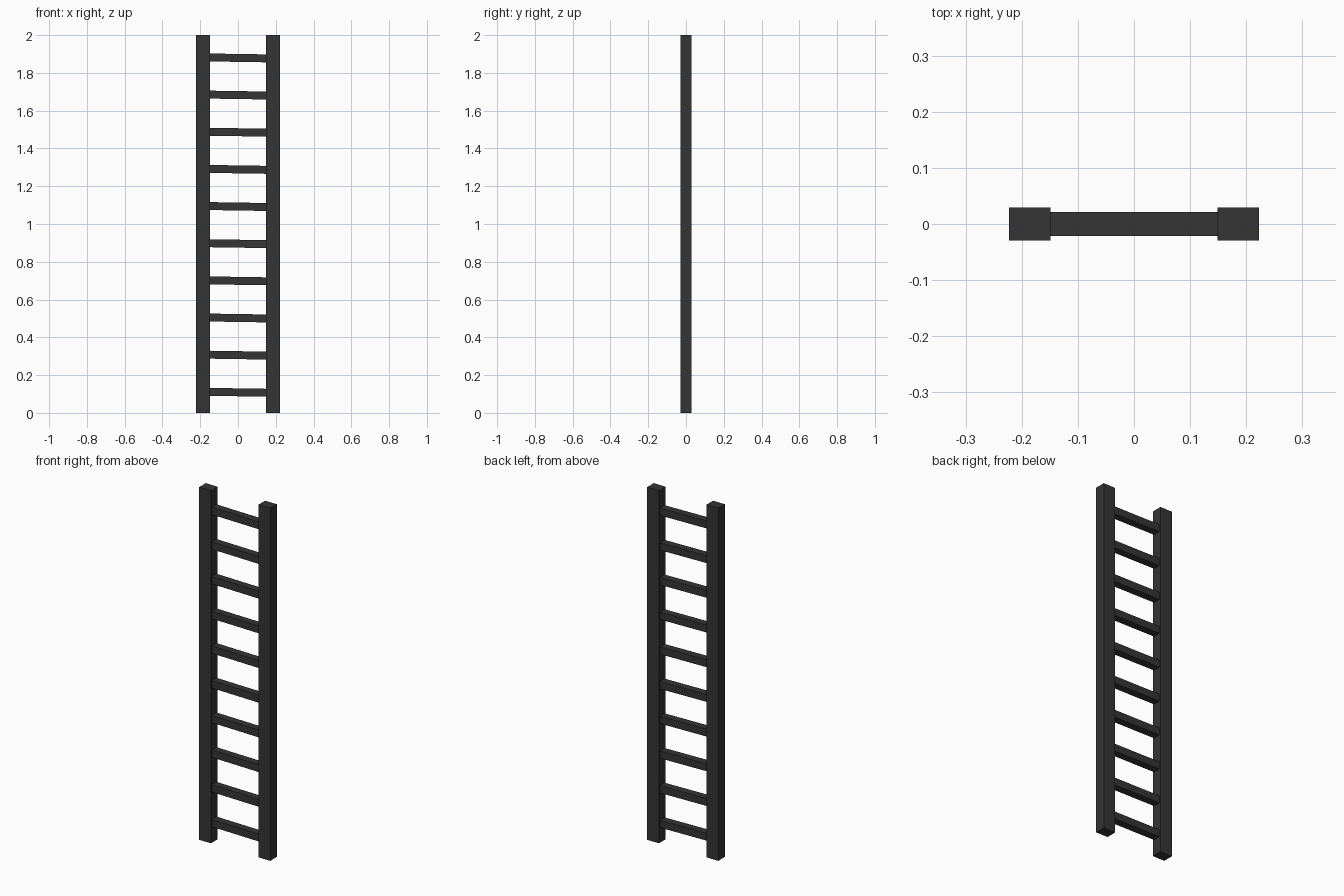
import bpy
import math

if "Cube" in bpy.data.objects:
    bpy.data.objects.remove(bpy.data.objects["Cube"])

dark = bpy.data.materials.new("dark_paint")
dark.diffuse_color = (0.035, 0.035, 0.035, 1)
dark.use_nodes = True
dark.node_tree.nodes["Principled BSDF"].inputs["Base Color"].default_value = dark.diffuse_color


def box(name, size, location, tilt=0.0):
    bpy.ops.mesh.primitive_cube_add(size=1, location=location)
    obj = bpy.context.object
    obj.name = name
    obj.scale = size
    obj.rotation_euler.y = tilt
    obj.data.materials.append(dark)
    return obj


# Two upright rails
for side, sign in (("left", -1), ("right", 1)):
    box(f"{side}_rail", (0.074, 0.059, 2.0), (sign * 0.186, 0, 1.0))

# Ten evenly spaced rungs, each dropping slightly to the right
RUNGS = 10
for i in range(RUNGS):
    z = 0.109 + i * 0.1967
    box(f"rung_{i + 1}", (0.302, 0.042, 0.042), (0, 0, z), math.radians(0.9))
